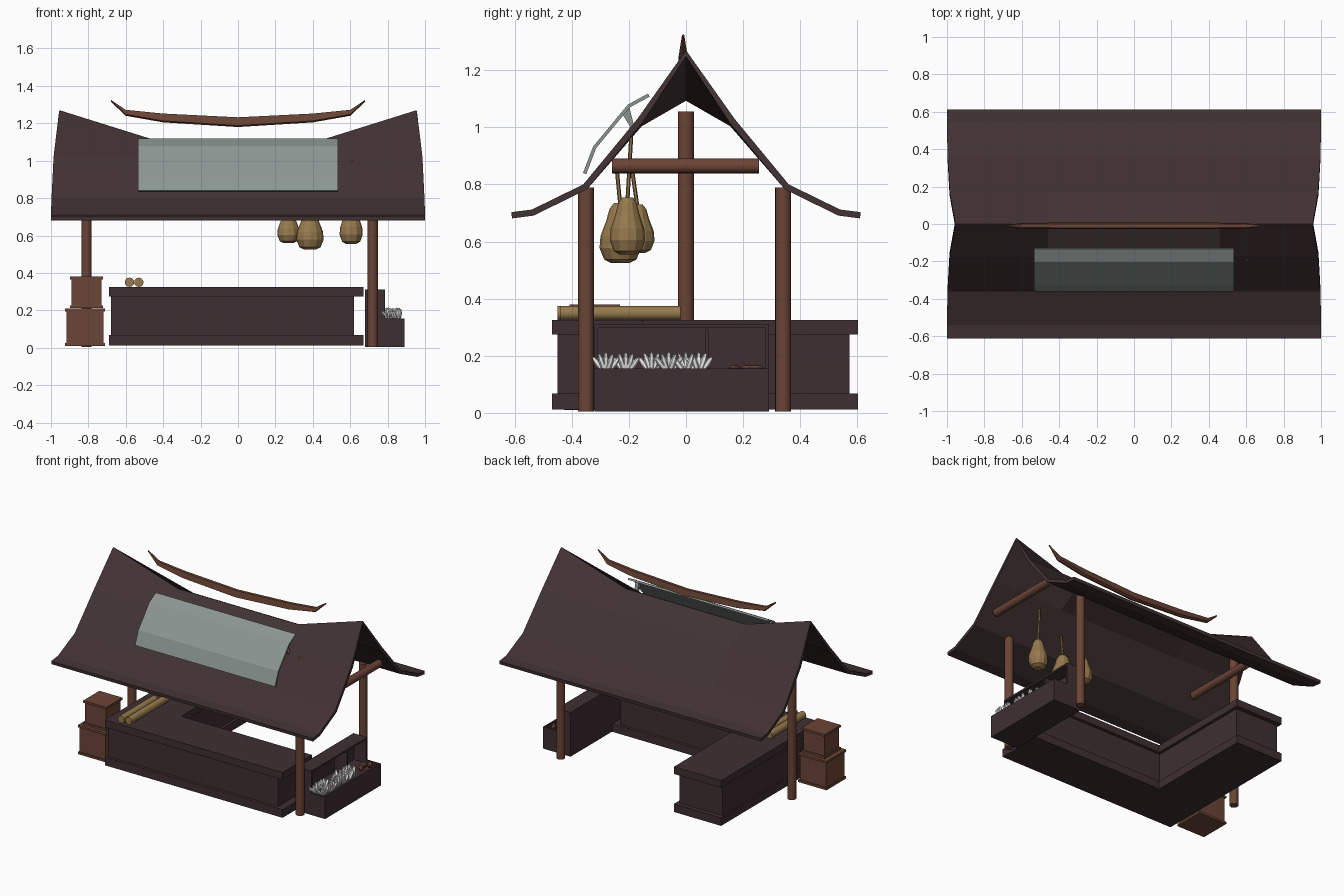
import bpy, bmesh, math, random
from mathutils import Vector, Matrix

random.seed(4)
cube = bpy.data.objects.get("Cube")
if cube:
    bpy.data.objects.remove(cube, do_unlink=True)


def material(name, r, g, b):
    m = bpy.data.materials.new(name)
    m.use_nodes = True
    m.diffuse_color = (r, g, b, 1)
    m.node_tree.nodes["Principled BSDF"].inputs["Base Color"].default_value = (r, g, b, 1)
    return m


ROOF = material("dark roof brown", .054, .032, .032)
DARK = material("dark counter wood", .049, .028, .031)
WOOD = material("red brown wood", .147, .058, .037)
TAN = material("tan", .31, .195, .076)
GREY = material("grey sheet", .26, .305, .29)
WHITE = material("white produce", .8, .8, .8)


def finish(bm, name, mat, smooth=False):
    bmesh.ops.recalc_face_normals(bm, faces=bm.faces)
    me = bpy.data.meshes.new(name)
    bm.to_mesh(me)
    bm.free()
    me.materials.append(mat)
    ob = bpy.data.objects.new(name, me)
    bpy.context.collection.objects.link(ob)
    if smooth:
        bpy.ops.object.select_all(action='DESELECT')
        ob.select_set(True)
        bpy.context.view_layer.objects.active = ob
        bpy.ops.object.shade_smooth_by_angle(angle=math.radians(40))
    return ob


def add_box(bm, x0, x1, y0, y1, z0, z1):
    mat = Matrix.Translation(((x0 + x1) / 2, (y0 + y1) / 2, (z0 + z1) / 2))
    bmesh.ops.create_cube(bm, size=1, matrix=mat @ Matrix.Diagonal((x1 - x0, y1 - y0, z1 - z0, 1)))


def boxes(name, mat, *dims):
    bm = bmesh.new()
    for d in dims:
        add_box(bm, *d)
    return finish(bm, name, mat)


def rod(name, mat, a, b, r, sides=16):
    a, b = Vector(a), Vector(b)
    bm = bmesh.new()
    turn = (b - a).to_track_quat('Z', 'Y').to_matrix().to_4x4()
    bmesh.ops.create_cone(bm, cap_ends=True, segments=sides, radius1=r, radius2=r,
                          depth=(b - a).length, matrix=Matrix.Translation((a + b) / 2) @ turn)
    return finish(bm, name, mat, True)


def loft(name, mat, rings, closed=False, caps=True):
    """Skin a list of equal-length point rings."""
    bm = bmesh.new()
    vs = [[bm.verts.new(p) for p in ring] for ring in rings]
    n = len(vs[0])
    for a, b in zip(vs, vs[1:]):
        for i in range(n if closed else n - 1):
            j = (i + 1) % n
            bm.faces.new((a[i], a[j], b[j], b[i]))
    if closed and caps:
        bm.faces.new(vs[0])
        bm.faces.new(vs[-1])
    return finish(bm, name, mat)


def solidify(ob, t, offset):
    m = ob.modifiers.new("thickness", 'SOLIDIFY')
    m.thickness, m.offset = t, offset


# Sagging roof: (y, z at gable, z at middle, half length)
profile = [(0, 1.27, 1.115, .955), (.17, 1.03, 1.02, .985), (.36, .80, .80, .997),
           (.54, .712, .712, 1), (.612, .703, .703, 1)]
rows = [(-y, e, m, h) for y, e, m, h in reversed(profile[1:])] + profile
rings = [[(s * (h if k else .46), y, e if k else m) for y, e, m, h in rows]
         for s, k in ((-1, 1), (-1, 0), (1, 0), (1, 1))]
roof = loft("roof", ROOF, rings)
if sum(f.normal.z for f in roof.data.polygons) < 0:
    roof.data.flip_normals()
solidify(roof, .022, -1)

# Floating curved ridge beam with upturned tips: (x, bottom, top, half width)
half = [(0, 1.18, 1.232, .017), (.4, 1.205, 1.252, .017), (.6, 1.24, 1.272, .016), (.68, 1.315, 1.325, .004)]
spine = [(-x, b, t, w) for x, b, t, w in reversed(half[1:])] + half
loft("ridge_beam", WOOD, [[(x, -.01 - w, b + .008), (x, -.01, b), (x, -.01 + w, b + .008),
                           (x, -.01 + w * .6, t), (x, -.01 - w * .6, t)] for x, b, t, w in spine], True)

# Raised grey sheet and its brackets
sheet = [(-.355, .838), (-.32, .93), (-.2, 1.075), (-.13, 1.113)]
panel = loft("roof_sheet", GREY, [[(x, y, z) for y, z in sheet] for x in (-.535, .535)])
solidify(panel, .012, 0)
for s in (-1, 1):
    tri = [(-.225, 1.05), (-.185, .985), (-.18, 1.0), (-.2, 1.075)]
    loft("sheet_bracket", GREY, [[(s * x, y, z) for y, z in tri] for x in (.5, .525)], True)

# Posts and cross beams
for name, x, y, top in (("front_post", .72, -.35, .79), ("back_post", .72, .34, .79),
                        ("side_post", -.81, 0, 1.055)):
    rod(name, WOOD, (x, y, .005), (x, y, top), .028)
for x in (.9, -.7):
    rod("cross_beam", WOOD, (x, -.26, .865), (x, .255, .865), .026)


# L-shaped counter: plinth, body and top
def ell(name, x0, x1, xi, y0, y1, yi, z0, z1):
    pts = [(x0, y0), (x1, y0), (x1, yi), (xi, yi), (xi, y1), (x0, y1)]
    loft(name, DARK, [[(x, y, z) for x, y in pts] for z in (z0, z1)], True)


ell("counter_plinth", -.69, .67, -.33, -.47, .602, -.15, .012, .068)
ell("counter_body", -.68, .62, -.35, -.45, .572, -.17, .068, .275)
ell("counter_top", -.69, .67, -.33, -.47, .602, -.15, .275, .325)

# Produce stand: open tray in front of a shelf back
x0, x1, x2, y0, y1, w = .68, .785, .89, -.32, .29, .012
boxes("produce_stand", DARK,
      (x0, x2, y0, y1, .005, .135), (x2 - w, x2, y0, y1, .135, .156),
      (x1, x2 - w, y0, y0 + w, .135, .156), (x1, x2 - w, y1 - w, y1, .135, .156),
      (x0, x0 + w, y0, y1, .135, .31), (x0 + w, x1, y0, y0 + w, .135, .31),
      (x0 + w, x1, y1 - w, y1, .135, .31), (x0 + w, x1, .068, .078, .135, .295),
      (x0 + w, x1, y0 + w, y1 - w, .297, .31))

# White pointed bulbs piled in the tray
bm = bmesh.new()
for cy in (-.28, -.21, -.12, -.06, 0, .045):
    for cx in (.8, .845):
        for k in range(5):
            lean = Matrix.Rotation((k - 2) * .33, 4, 'X') @ Matrix.Rotation(random.uniform(-.4, .4), 4, 'Y')
            m = Matrix.Translation((cx, cy, .135)) @ lean @ Matrix.Translation((0, 0, .04))
            bmesh.ops.create_uvsphere(bm, u_segments=6, v_segments=5, radius=1,
                                      matrix=m @ Matrix.Diagonal((.015, .011, .04, 1)))
finish(bm, "white_bulbs", WHITE)

# Small brown roots
for i, (x, y) in enumerate(((.81, .22), (.84, .245), (.82, .17))):
    bm = bmesh.new()
    m = Matrix.Translation((x, y, .152)) @ Matrix.Rotation(i * .5, 4, 'Z')
    bmesh.ops.create_uvsphere(bm, u_segments=8, v_segments=5, radius=1,
                              matrix=m @ Matrix.Diagonal((.017, .032, .017, 1)))
    finish(bm, "brown_root", WOOD)

# Stacked crates with overhanging lids
for name, x0, x1, y0, y1, z0, z1 in (("lower_crate", -.918, -.718, -.42, -.22, .01, .21),
                                     ("upper_crate", -.89, -.73, -.4, -.24, .212, .38)):
    o = .008
    boxes(name, WOOD, (x0, x1, y0, y1, z0 + .015, z1 - .015),
          (x0 - o, x1 + o, y0 - o, y1 + o, z1 - .015, z1),
          (x0 - o, x1 + o, y0 - o, y1 + o, z0, z0 + .015))

# Logs on the counter
for x, a, b in ((-.58, -.45, -.08), (-.53, -.44, -.02)):
    rod("log", TAN, (x, a, .35), (x, b, .35), .025, 12)

# Hanging gourds with cords
shape = [(0, .45), (.06, .78), (.25, 1), (.45, .95), (.7, .68), (.9, .52), (1, .3)]
for x, y, z, h, r, cord in ((.27, -.17, .56, .17, .06, (-.19, .86)),
                            (.385, -.23, .525, .21, .073, (-.245, .88)),
                            (.605, -.205, .555, .2, .062, (-.19, 1.0))):
    loft("gourd", TAN, [[(x + r * k * math.cos(a), y + r * k * math.sin(a), z + h * t)
                         for a in (i * math.tau / 12 for i in range(12))] for t, k in shape], True)
    rod("gourd_cord", TAN, (x, y, z + h - .01), (x, *cord), .007, 6)
